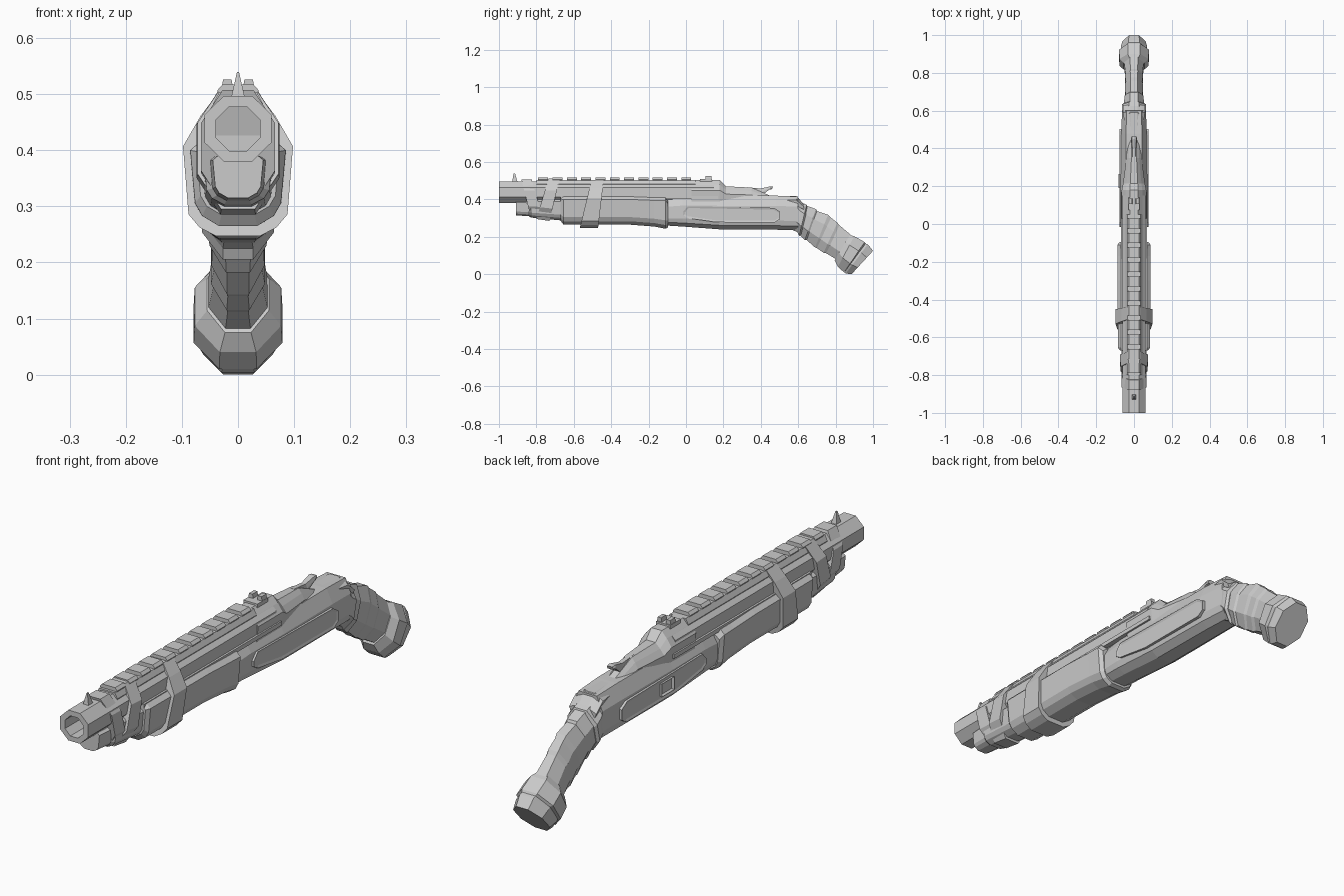
import bpy, bmesh

# Half cross-sections, bottom to top: (fraction of half width, fraction of height)
OCT = [(.42, 0), (1, .29), (1, .71), (.42, 1)]
BOX = [(1, 0), (1, 1)]
RAIL = [(.9, 0), (1, .45), (.75, 1)]
BODY = [(.45, 0), (.88, .12), (1, .27), (1, .7), (.62, 1)]
FORE = [(.4, 0), (.75, .12), (.9, .27), (1, .9), (.8, 1)]
STRAP = [(.4, 0), (.7, .06), (.9, .15), (1, .62), (.68, .83), (.34, 1)]


def finish(name, bm):
    bmesh.ops.recalc_face_normals(bm, faces=bm.faces)
    me = bpy.data.meshes.new(name)
    bm.to_mesh(me)
    bm.free()
    ob = bpy.data.objects.new(name, me)
    bpy.context.collection.objects.link(ob)
    return ob


def loft(name, profile, sections, x=0):
    """Skin rings; section = (top y, top z, bottom y, bottom z, half width)."""
    bm = bmesh.new()
    full = profile + [(-u, v) for u, v in reversed(profile)]
    rings = [[bm.verts.new((x + u * w, yb + (yt - yb) * v, zb + (zt - zb) * v))
              for u, v in full] for yt, zt, yb, zb, w in sections]
    n = len(full)
    for a, b in zip(rings, rings[1:]):
        for i in range(n):
            j = (i + 1) % n
            bm.faces.new((a[i], a[j], b[j], b[i]))
    bm.faces.new(rings[0])
    bm.faces.new(rings[-1])
    return finish(name, bm)


def straight(name, profile, sections, x=0):
    """Loft with upright rings; section = (y, top z, bottom z, half width)."""
    return loft(name, profile, [(y, t, y, b, w) for y, t, b, w in sections], x)


def plate(name, outline, x0, x1, rim, depth):
    """Side plate from a (y, z) outline with a recessed outer face."""
    bm = bmesh.new()
    face = bm.faces.new([bm.verts.new((x0, y, z)) for y, z in outline])
    out = bmesh.ops.extrude_face_region(bm, geom=[face])["geom"]
    for v in out:
        if isinstance(v, bmesh.types.BMVert):
            v.co.x = x1
    bmesh.ops.recalc_face_normals(bm, faces=bm.faces)
    cap = [f for f in out if isinstance(f, bmesh.types.BMFace)]
    bmesh.ops.inset_region(bm, faces=cap, thickness=rim, depth=depth)
    return finish(name, bm)


# Barrel with open bore
straight("barrel", OCT, [(-.86, .477, .399, .039), (-1, .477, .399, .039),
                         (-1, .497, .38, .06), (.15, .497, .38, .06)])

# Magazine tube with stepped front cap
straight("magazine_tube", FORE, [(-.91, .39, .315, .045), (-.84, .39, .31, .05),
                                 (-.83, .40, .303, .062), (-.64, .40, .285, .066)])

# Crossing front clamps
loft("front_clamp", OCT, [(-.88, .507, -.83, .305, .066), (-.825, .507, -.765, .3, .066)])
loft("rear_clamp", OCT, [(-.735, .512, -.80, .295, .072), (-.675, .512, -.73, .285, .074)])

# Forend, its flared rear and the slanted strap
straight("forend", FORE, [(-.67, .41, .285, .074), (-.655, .415, .265, .085),
                          (-.3, .415, .265, .087), (-.17, .41, .255, .087),
                          (-.11, .41, .243, .088), (-.095, .39, .25, .076)])
loft("strap", STRAP, [(-.505, .505, -.568, .247, .098), (-.44, .505, -.47, .247, .098)])

# Action bars between barrel and forend
for s in (1, -1):
    straight("action_bar", BOX, [(-.67, .418, .402, .01), (.17, .418, .402, .01)], s * .058)

# Rail with repeated teeth
straight("rail_base", RAIL, [(-.8, .503, .465, .045), (.05, .503, .465, .045)])
for i in range(11):
    y = -.79 + i * .0765
    straight("rail_tooth", RAIL, [(y, .517, .498, .037), (y + .053, .517, .498, .037)])

# Receiver: lower body, upper housing and tapering tang
straight("receiver_body", BODY, [(-.13, .40, .262, .066), (-.02, .415, .255, .07),
                                 (.18, .42, .24, .071), (.48, .42, .238, .068),
                                 (.6, .415, .235, .063)])
straight("upper_housing", STRAP, [(.03, .503, .36, .065), (.18, .503, .36, .065),
                                  (.215, .47, .36, .058), (.35, .463, .36, .04),
                                  (.45, .42, .36, .038), (.59, .418, .36, .058),
                                  (.63, .375, .34, .058)])

# Side panels, and a framed port on the left one
panel = [(-.015, .335), (.01, .363), (.47, .355), (.503, .335),
         (.503, .295), (.475, .277), (.16, .278), (.01, .3), (-.015, .315)]
for s in (1, -1):
    plate("side_panel", panel, s * .05, s * .078, .01, -.003)
port = [(.19, .295), (.265, .295), (.265, .345), (.19, .345)]
plate("side_port", port, -.06, -.083, .01, -.012)

# Hammer spur
loft("hammer", RAIL, [(.33, .465, .36, .42, .012), (.40, .458, .41, .425, .012),
                      (.45, .47, .445, .452, .016), (.465, .468, .46, .455, .014)])

# Sights
straight("rear_sight_base", BOX, [(.075, .51, .495, .03), (.14, .51, .495, .03)])
for s in (1, -1):
    straight("rear_sight_post", RAIL, [(.105, .526, .5, .01), (.135, .526, .5, .01)], s * .019)
loft("front_sight", [(1, 0), (.15, 1)], [(-.922, .539, -.93, .49, .013),
                                         (-.914, .539, -.9, .49, .013)])

# Pistol grip: collar, ridged neck and stepped wrist
loft("grip_collar", OCT, [(.585, .418, .57, .236, .06), (.62, .382, .595, .225, .064),
                          (.645, .372, .605, .205, .064), (.65, .355, .615, .21, .055)])
loft("grip_neck", OCT, [(.63, .372, .60, .22, .053), (.695, .348, .635, .182, .051),
                        (.70, .338, .645, .183, .046), (.76, .318, .69, .143, .047),
                        (.775, .302, .70, .14, .043), (.81, .275, .735, .115, .048),
                        (.82, .262, .75, .112, .044), (.885, .207, .80, .082, .053),
                        (.91, .19, .83, .07, .055)])

# Flared butt and end cap
loft("grip_butt", OCT, [(.875, .21, .795, .075, .055), (.90, .203, .812, .04, .077),
                        (.955, .172, .845, .01, .079), (.96, .163, .852, .016, .066)])
loft("butt_cap", OCT, [(.945, .168, .843, .012, .066), (.972, .16, .855, .004, .07),
                       (1.0, .125, .885, 0, .062)])
